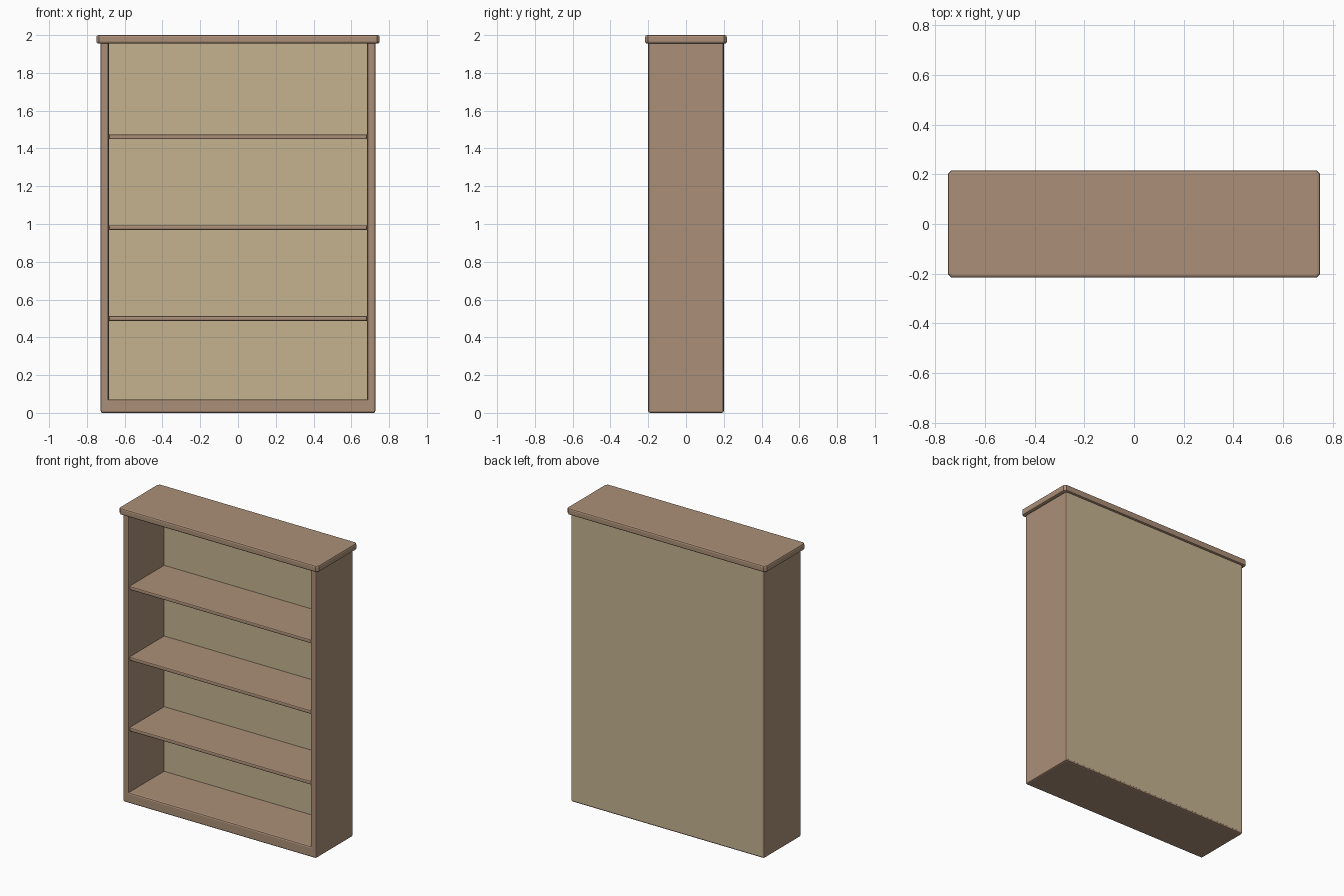
import bpy, bmesh

if "Cube" in bpy.data.objects:
    bpy.data.objects.remove(bpy.data.objects["Cube"])

W, D, TOP = 0.727, 0.2, 1.96      # carcass half width, half depth, height
IN, FLOOR = 0.684, 0.072          # opening half width, floor height


def material(name, rgb):
    m = bpy.data.materials.new(name)
    m.diffuse_color = (*rgb, 1)
    m.use_nodes = True
    m.node_tree.nodes["Principled BSDF"].inputs["Base Color"].default_value = m.diffuse_color
    return m


wood = material("brown_wood", (0.41, 0.275, 0.188))
tan = material("tan_board", (0.56, 0.45, 0.28))


def prism(name, outline, axis, lo, hi, mat, keep=None, width=0.01, segments=2):
    """Extrude a 2D outline along y or z, then bevel the edges passing keep()."""
    bm = bmesh.new()
    pts = [(a, lo, b) if axis == 'y' else (a, b, lo) for a, b in outline]
    face = bm.faces.new([bm.verts.new(p) for p in pts])
    new = bmesh.ops.extrude_face_region(bm, geom=[face])["geom"]
    shift = (0, hi - lo, 0) if axis == 'y' else (0, 0, hi - lo)
    bmesh.ops.translate(bm, vec=shift, verts=[v for v in new if isinstance(v, bmesh.types.BMVert)])
    bmesh.ops.recalc_face_normals(bm, faces=bm.faces)
    if keep:
        edges = [e for e in bm.edges if keep(e)]
        bmesh.ops.bevel(bm, geom=edges, offset=width, offset_type='OFFSET',
                        segments=segments, profile=0.5, affect='EDGES', clamp_overlap=True)
    me = bpy.data.meshes.new(name)
    bm.to_mesh(me)
    bm.free()
    me.materials.append(mat)
    ob = bpy.data.objects.new(name, me)
    bpy.context.collection.objects.link(ob)
    return ob


def rect(x, b0, b1):
    return [(-x, b0), (x, b0), (x, b1), (-x, b1)]


def carcass_edge(e):
    a, b = (v.co for v in e.verts)
    mid = (a + b) / 2
    at_top = a.z > TOP - 0.01 and b.z > TOP - 0.01
    inner = abs(mid.x) < W - 0.01 and mid.z > 0.01
    return e.is_convex and not at_top and not (inner and mid.y > -D + 0.01)


# U-shaped carcass: two sides and a thick floor in one piece
prism("carcass", [(-W, 0), (W, 0), (W, TOP), (IN, TOP), (IN, FLOOR),
                  (-IN, FLOOR), (-IN, TOP), (-W, TOP)], 'y', -D, D, wood, carcass_edge)

# Back board
prism("back_panel", rect(W - 0.01, 0.012, TOP), 'y', 0.182, D + 0.0005, tan)

# Overhanging top with clipped corners
X, Y, C = 0.75, 0.216, 0.014
prism("top_board", [(-X + C, -Y), (X - C, -Y), (X, -Y + C), (X, Y - C),
                    (X - C, Y), (-X + C, Y), (-X, Y - C), (-X, -Y + C)],
      'z', 1.955, 2.0, wood,
      lambda e: abs(e.verts[0].co.z - e.verts[1].co.z) < 1e-4)

# Three shelves with eased edges
for i, z in enumerate((0.487, 0.968, 1.449)):
    prism(f"shelf_{i + 1}", rect(IN - 0.001, -0.192, 0.184), 'z', z, z + 0.025, wood,
          lambda e: max(v.co.y for v in e.verts) < -0.15, 0.007)
